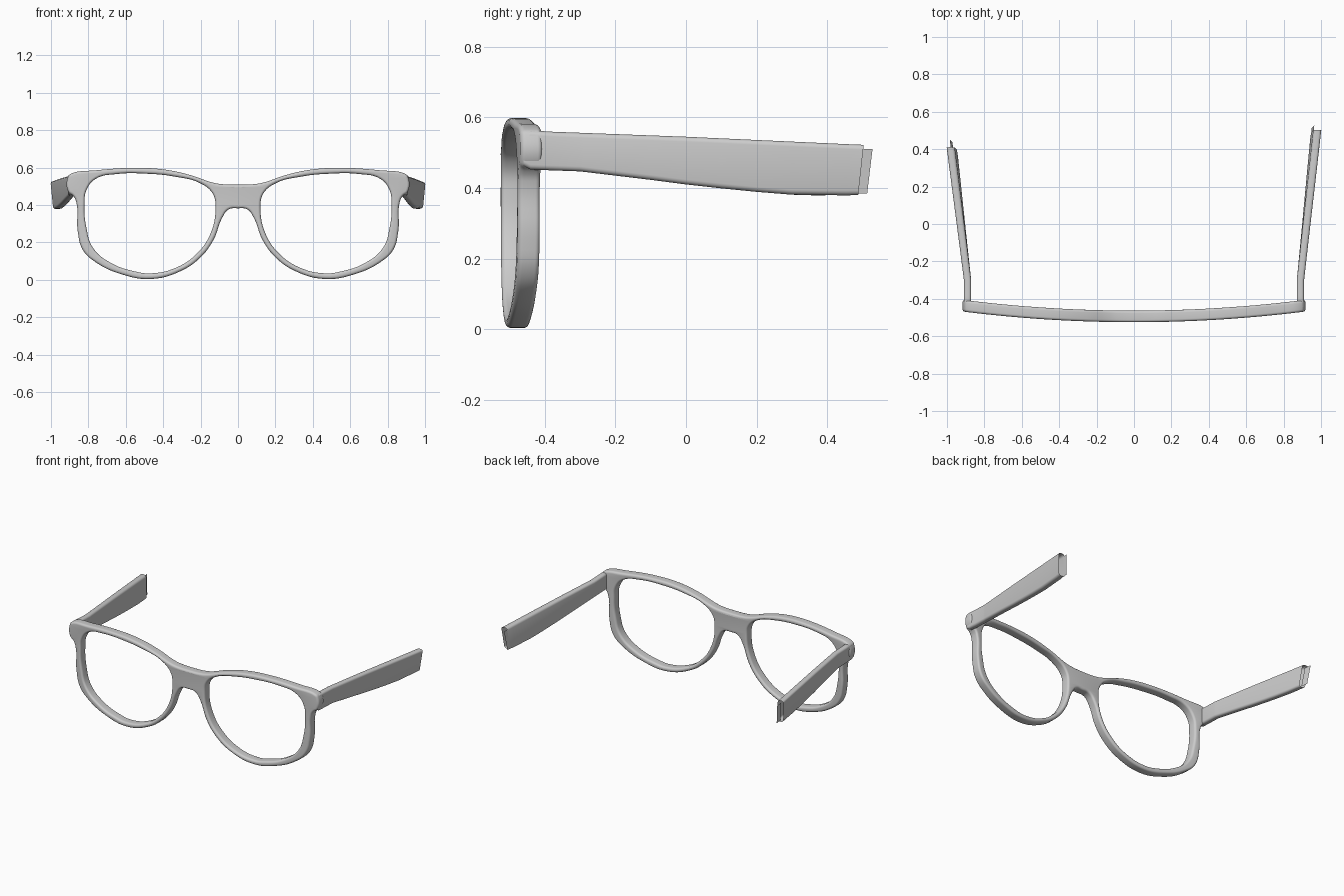
import bpy, bmesh, math

if "Cube" in bpy.data.objects:
    bpy.data.objects.remove(bpy.data.objects["Cube"])

# Right-half front outline from top centre round to bridge underside, and right lens hole (x, z)
OUTER = [(0.075, .51), (.13, .518), (.25, .558), (.385, .588), (.545, .598), (.76, .585), (.895, .566),
         (.909, .55), (.907, .47), (.882, .449), (.866, .42), (.857, .26), (.83, .16), (.76, .093),
         (.625, .03), (.465, .004), (.305, .047), (.2, .12), (.13, .215), (.085, .33), (.05, .376)]
LENS = [(.12, .39), (.135, .46), (.2, .515), (.33, .55), (.49, .567), (.65, .565), (.76, .54),
        (.81, .48), (.821, .4), (.811, .28), (.775, .17), (.68, .09), (.545, .043), (.465, .034),
        (.33, .065), (.225, .135), (.15, .24)]


def mirror(pts):
    return [(-x, z) for x, z in reversed(pts)]


def add_object(name, mesh, angle=40):
    ob = bpy.data.objects.new(name, mesh)
    bpy.context.collection.objects.link(ob)
    bpy.ops.object.select_all(action='DESELECT')
    ob.select_set(True)
    bpy.context.view_layer.objects.active = ob
    bpy.ops.object.shade_smooth_by_angle(angle=math.radians(angle))
    return ob


# Front frame: filled curve with rounded edges, then wrapped to the face curve
def build_front():
    cu = bpy.data.curves.new("frame_profile", 'CURVE')
    cu.dimensions = '2D'
    cu.fill_mode = 'BOTH'
    cu.resolution_u = 6
    bev = .0135
    cu.bevel_depth, cu.bevel_resolution = bev, 4
    cu.extrude, cu.offset = .031 - bev, -bev
    full = [(0, .508)] + OUTER + [(0, .382)] + mirror(OUTER)
    for pts in (full, LENS, mirror(LENS)):
        sp = cu.splines.new('BEZIER')
        sp.bezier_points.add(len(pts) - 1)
        for bp, (x, z) in zip(sp.bezier_points, pts):
            bp.co = (x, z, 0)
            bp.handle_left_type = bp.handle_right_type = 'AUTO'
        sp.use_cyclic_u = True
    tmp = bpy.data.objects.new("frame_profile", cu)
    bpy.context.collection.objects.link(tmp)
    dg = bpy.context.evaluated_depsgraph_get()
    mesh = bpy.data.meshes.new_from_object(tmp.evaluated_get(dg))
    bpy.data.objects.remove(tmp)
    bm = bmesh.new()
    bm.from_mesh(mesh)
    bmesh.ops.remove_doubles(bm, verts=bm.verts, dist=1e-5)
    for v in bm.verts:
        x, z, d = v.co
        v.co = (x, -.494 + .068 * x * x - d, z)
    bmesh.ops.recalc_face_normals(bm, faces=bm.faces)
    bm.to_mesh(mesh)
    bm.free()
    add_object("front_frame", mesh)


def lerp_table(table, t):
    for (a, va), (b, vb) in zip(table, table[1:]):
        if t <= b:
            return va + (vb - va) * max(0, (t - a) / (b - a))
    return table[-1][1]


TOP = [(-.46, .555), (-.44, .563), (-.4, .56), (0, .545), (.5, .522)]
BOTTOM = [(-.46, .462), (-.44, .452), (-.3, .447), (-.2, .435), (-.1, .423), (0, .41), (.1, .399),
          (.2, .389), (.3, .381), (.4, .378), (.5, .38)]


# Rounded-rectangle cross-section (width offset, height offset)
def section(hw, hh, r, n=4):
    pts = []
    for k, (sx, sz) in enumerate([(1, 1), (-1, 1), (-1, -1), (1, -1)]):
        for i in range(n + 1):
            a = math.pi / 2 * (k + i / n)
            pts.append((sx * (hw - r) + r * math.cos(a), sz * (hh - r) + r * math.sin(a)))
    return pts


# Temple arm: loft with an open cut end and a thin core sheet sticking out
def build_temple(name, side, y_end, x_end, sheet_off, sheet_len):
    ys = [-.46, -.45, -.44, -.38, -.3, -.29, -.2, -.1, 0, .1, .2, .3, y_end - .05, y_end]
    bm = bmesh.new()

    def centre(y):
        return .89 + (x_end - .89) * max(0, (y + .3) / (y_end + .3))

    rings = []
    for y in ys:
        t, b = lerp_table(TOP, y), lerp_table(BOTTOM, y)
        f = max(0, (y + .3) / (y_end + .3))
        slant = .11 if y == y_end else 0
        rings.append([bm.verts.new((side * (centre(y) + u + .1 * f * w),
                                    y + slant * (w - .07), (t + b) / 2 + w))
                      for u, w in section(.0195 + .002 * f, (t - b) / 2, .014)])
    for r0, r1 in zip(rings, rings[1:]):
        for i in range(len(r0)):
            j = (i + 1) % len(r0)
            bm.faces.new((r0[i], r0[j], r1[j], r1[i]))
    bm.faces.new(rings[0])
    bmesh.ops.recalc_face_normals(bm, faces=bm.faces)
    # core sheet
    quad = []
    for y, z in ((y_end - .02, .385), (y_end + sheet_len - .015, .385),
                 (y_end + sheet_len, .51), (y_end - .005, .51)):
        quad.append(bm.verts.new((side * (centre(y) + sheet_off + .1 * (z - .45)), y, z)))
    bm.faces.new(quad)
    mesh = bpy.data.meshes.new(name)
    bm.to_mesh(mesh)
    bm.free()
    add_object(name, mesh)


build_front()
build_temple("right_temple", 1, .503, .974, -.0185, .025)
build_temple("left_temple", -1, .41, .974, 0, .042)
